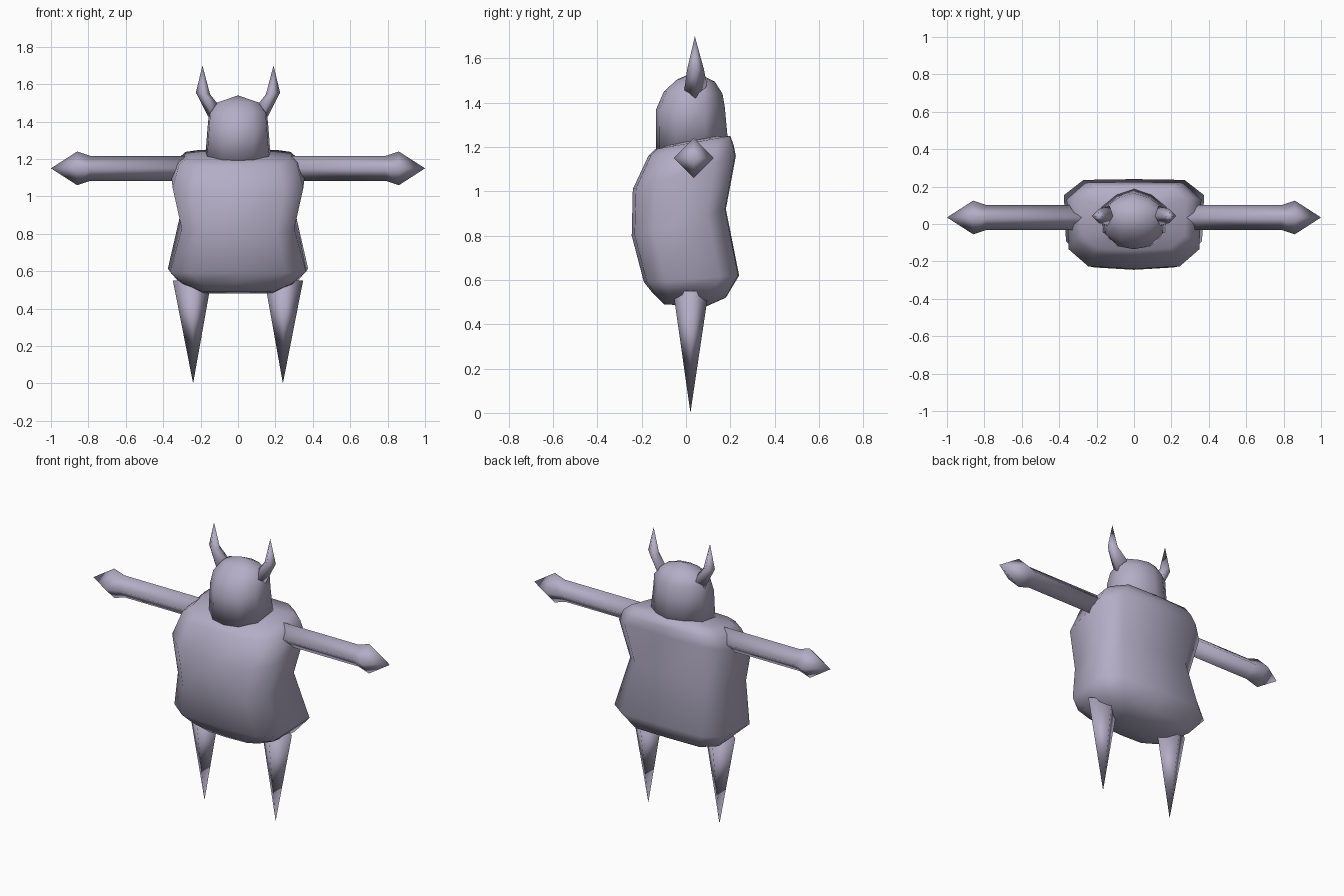
import bpy
import bmesh
from mathutils import Vector

cube = bpy.data.objects.get("Cube")
if cube:
    bpy.data.objects.remove(cube, do_unlink=True)

skin = bpy.data.materials.new("lilac grey")
skin.use_nodes = True
colour = (0.45, 0.42, 0.56, 1)
skin.diffuse_color = colour
skin.node_tree.nodes["Principled BSDF"].inputs["Base Color"].default_value = colour


def loft(name, rings, start, end):
    """Skin a list of equal rings and close both ends with a point."""
    bm = bmesh.new()
    loops = [[bm.verts.new(p) for p in ring] for ring in rings]
    count = len(loops[0])
    for low, high in zip(loops, loops[1:]):
        for i in range(count):
            j = (i + 1) % count
            bm.faces.new((low[i], low[j], high[j], high[i]))
    for loop, tip in ((loops[0], start), (loops[-1], end)):
        apex = bm.verts.new(tip)
        for i in range(count):
            bm.faces.new((loop[i], loop[(i + 1) % count], apex))
    bmesh.ops.recalc_face_normals(bm, faces=bm.faces)
    mesh = bpy.data.meshes.new(name)
    bm.to_mesh(mesh)
    bm.free()
    mesh.materials.append(skin)
    mesh.shade_smooth()
    obj = bpy.data.objects.new(name, mesh)
    bpy.context.collection.objects.link(obj)
    return obj


def section(half, width, front, back, z_front, z_back):
    """Mirror a half outline and scale it to a tilted cross-section."""
    outline = half + [(-x, y) for x, y in reversed(half[1:-1])]
    ring = []
    for x, y in outline:
        t = (y + 1) / 2
        ring.append((x * width, front + (back - front) * t,
                     z_front + (z_back - z_front) * t))
    return ring


def diamond(centre, u, v):
    c, u, v = Vector(centre), Vector(u), Vector(v)
    return [c + u, c + v, c - u, c - v]


# Torso: width, front y, back y, front z, back z
torso_half = [(0, -1), (.68, -.94), (.97, -.55), (1, .6), (.72, .98), (0, 1)]
torso = [
    (.19, -.10, .09, .490, .480),
    (.30, -.15, .18, .540, .520),
    (.375, -.19, .24, .590, .620),
    (.31, -.245, .18, .800, .920),
    (.36, -.24, .225, 1.01, 1.16),
    (.325, -.17, .215, 1.16, 1.21),
    (.28, -.14, .20, 1.19, 1.25),
]
loft("torso", [section(torso_half, *r) for r in torso],
     (0, 0, .487), (0, .05, 1.245))

# Domed head
head_half = [(0, -1), (.5, -.9), (.95, -.45), (1, .4), (.55, .8), (0, 1)]
head = [
    (.175, -.135, .19, 1.19, 1.22),
    (.162, -.135, .175, 1.37, 1.38),
    (.155, -.10, .165, 1.45, 1.44),
    (.115, -.04, .13, 1.505, 1.495),
]
loft("head", [section(head_half, *r) for r in head],
     (0, .03, 1.19), (0, .04, 1.54))

for side, s in (("left", 1), ("right", -1)):
    # Square arm with a pointed hand
    arm = [diamond((s * x, .035, 1.15), (0, r, 0), (0, 0, r))
           for x, r in ((.25, .067), (.79, .067), (.86, .09))]
    loft(side + "_arm", arm, (s * .25, .035, 1.15), (s, .035, 1.15))

    # Spike leg
    leg = [diamond((s * .245, .022, .55), (.103, 0, 0), (0, .08, 0))]
    loft(side + "_leg", leg, (s * .245, .022, .55), (s * .24, .02, 0))

    # Bent horn
    horn = [
        diamond((s * .132, .043, 1.457), (s * .024, 0, -.037), (0, .053, .02)),
        diamond((s * .187, .043, 1.55), (s * .038, 0, .005), (0, .038, 0)),
    ]
    loft(side + "_horn", horn, (s * .11, .043, 1.45), (s * .19, .04, 1.70))
